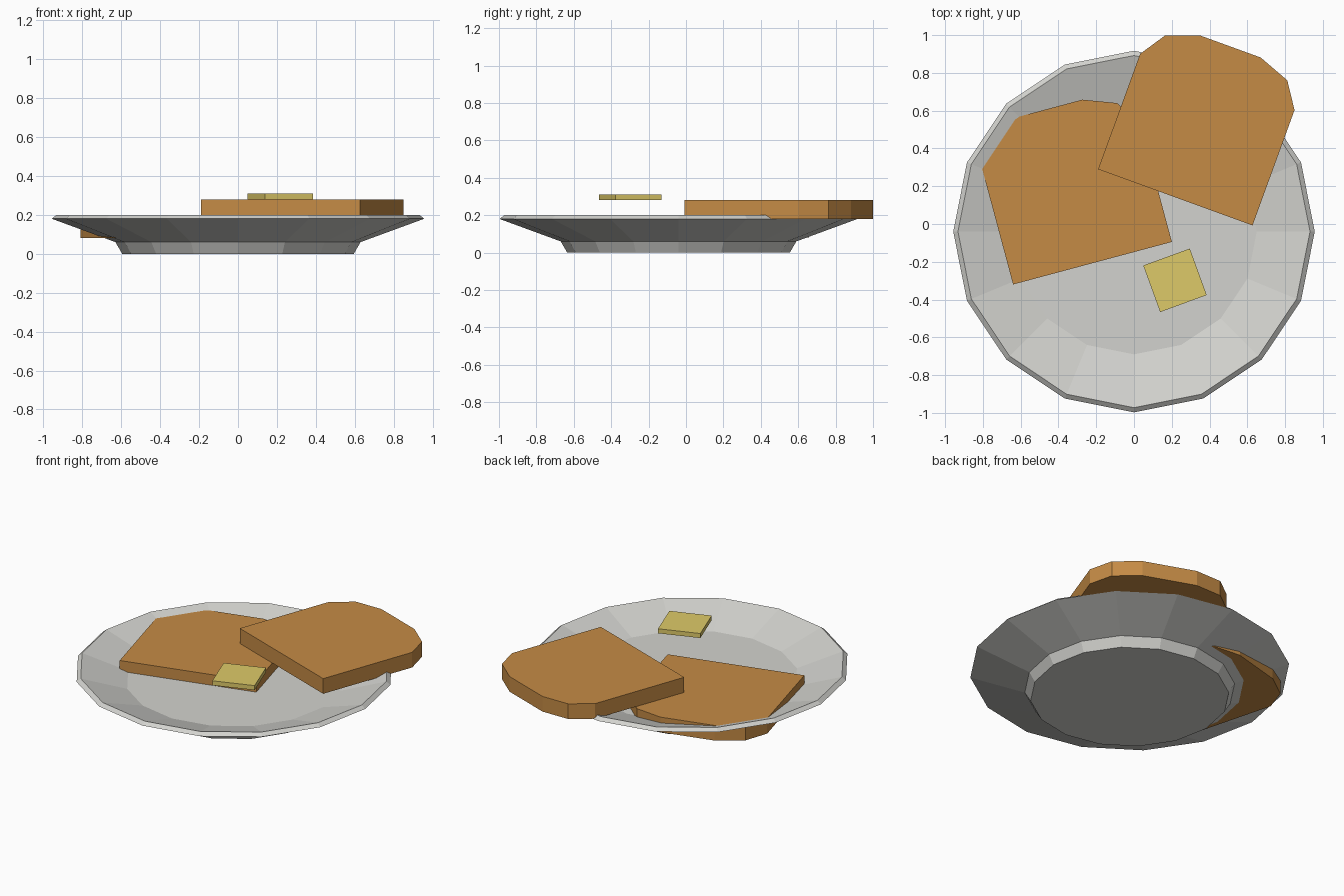
import bpy
import bmesh
import math
from mathutils import Matrix

if "Cube" in bpy.data.objects:
    bpy.data.objects.remove(bpy.data.objects["Cube"])


def material(name, rgb):
    m = bpy.data.materials.new(name)
    m.diffuse_color = (*rgb, 1)
    m.use_nodes = True
    m.node_tree.nodes["Principled BSDF"].inputs["Base Color"].default_value = m.diffuse_color
    return m


china = material("pale china", (0.65, 0.65, 0.62))
toast = material("toasted brown", (0.56, 0.26, 0.06))
yellow = material("butter yellow", (0.73, 0.59, 0.14))


def finish(name, bm, mat):
    bmesh.ops.recalc_face_normals(bm, faces=bm.faces)
    mesh = bpy.data.meshes.new(name)
    bm.to_mesh(mesh)
    bm.free()
    mesh.materials.append(mat)
    obj = bpy.data.objects.new(name, mesh)
    bpy.context.collection.objects.link(obj)
    return obj


def lathe(name, profile, sides, mat):
    """Revolve an (r, z) profile and cap both ends."""
    bm = bmesh.new()
    rings = []
    for r, z in profile:
        angles = [2 * math.pi * i / sides for i in range(sides)]
        rings.append([bm.verts.new((r * math.cos(a), r * math.sin(a), z)) for a in angles])
    for a, b in zip(rings, rings[1:]):
        for i in range(sides):
            j = (i + 1) % sides
            bm.faces.new((a[i], a[j], b[j], b[i]))
    bm.faces.new(rings[0])
    bm.faces.new(rings[-1])
    return finish(name, bm, mat)


def slab(name, outline, height, location, degrees, mat):
    """Extrude a flat outline upwards and place it."""
    bm = bmesh.new()
    base = bm.faces.new([bm.verts.new((x, y, 0)) for x, y in outline])
    top = bmesh.ops.extrude_face_region(bm, geom=[base], use_keep_orig=True)
    moved = [v for v in top["geom"] if isinstance(v, bmesh.types.BMVert)]
    bmesh.ops.translate(bm, verts=moved, vec=(0, 0, height))
    bm.transform(Matrix.Translation(location) @ Matrix.Rotation(math.radians(degrees), 4, "Z"))
    return finish(name, bm, mat)


# Plate: foot, flared underside, rim, inner slope, floor
plate = lathe("plate", [(0.595, 0), (0.63, 0.06), (0.957, 0.18), (0.932, 0.2), (0.65, 0.11)],
              16, china)
plate.location.y = -0.04

# Bread slices: straight base, rounded top; origin at the base's left corner
half = [(0.435, 0), (0.435, 0.65), (0.345, 0.785), (0.172, 0.85)]
slice_outline = [(0.435 + x, y) for x, y in half] + [(0.435 - x, y) for x, y in reversed(half)]
slab("lower_toast", slice_outline, 0.1, (-0.64, -0.32, 0.08), 15, toast)
slab("upper_toast", slice_outline, 0.1, (-0.19, 0.29, 0.18), -20, toast)

# Butter pat
h = 0.131
slab("butter_pat", [(-h, -h), (h, -h), (h, h), (-h, h)], 0.03, (0.217, -0.298, 0.28), 20, yellow)
